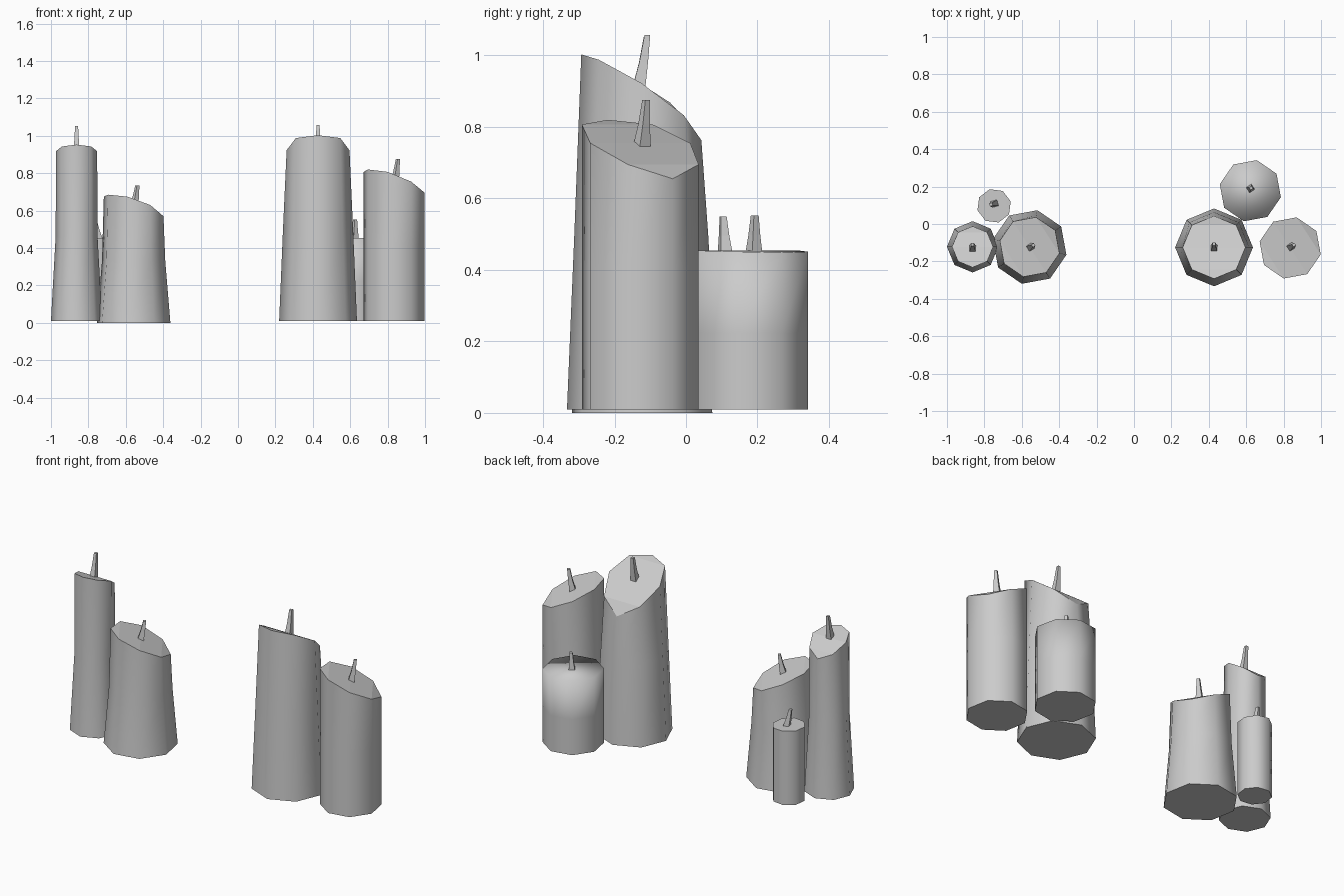
import bpy, bmesh
from math import radians, sin, cos, pi

if "Cube" in bpy.data.objects:
    bpy.data.objects.remove(bpy.data.objects["Cube"])

SIDES = 8


def finish(bm, name, loc, angle):
    bmesh.ops.recalc_face_normals(bm, faces=bm.faces)
    me = bpy.data.meshes.new(name)
    bm.to_mesh(me)
    bm.free()
    ob = bpy.data.objects.new(name, me)
    ob.location = loc
    ob.rotation_euler.z = radians(angle)
    bpy.context.collection.objects.link(ob)
    return ob


def bridge(bm, a, b, smooth):
    n = len(a)
    for i in range(n):
        f = bm.faces.new((a[i], a[(i + 1) % n], b[(i + 1) % n], b[i]))
        f.smooth = smooth


def candle(name, loc, angle, radii, height, drops, soft_top=False):
    """Octagonal candle; local +x is the low, melted side of the top.
    drops: height loss at the high corner, then pair by pair to the low one."""
    bm = bmesh.new()
    mid = height * 0.48
    tops = [height - drops[4 - min(i, SIDES - i)] for i in range(SIDES)]
    rings = []
    for r, zs in zip(radii, ([0] * SIDES, [mid] * SIDES, tops)):
        rings.append([bm.verts.new((r * cos(2 * pi * i / SIDES),
                                    r * sin(2 * pi * i / SIDES), zs[i]))
                      for i in range(SIDES)])
    bridge(bm, rings[0], rings[1], True)
    bridge(bm, rings[1], rings[2], True)
    bm.faces.new(rings[0][::-1])
    # curved top built as strips across the slope
    t = rings[2]
    for strip in ((0, 1, 7), (1, 2, 6, 7), (2, 3, 5, 6), (3, 4, 5)):
        bm.faces.new([t[i] for i in strip]).smooth = soft_top
    return finish(bm, name, loc, angle)


def wick(name, loc, angle, tip, lean=1.0):
    """Tapered, slightly bent square wick leaning towards local +x."""
    bm = bmesh.new()
    rings = []
    for off, half, z in ((-0.012, 0.018, -0.015), (0.002, 0.012, tip * 0.45),
                         (0.012, 0.008, tip)):
        rings.append([bm.verts.new((off * lean + sx * half, sy * half, z))
                      for sx, sy in ((-1, -1), (1, -1), (1, 1), (-1, 1))])
    bridge(bm, rings[0], rings[1], False)
    bridge(bm, rings[1], rings[2], False)
    bm.faces.new(rings[0][::-1])
    bm.faces.new(rings[2])
    return finish(bm, name, loc, angle)


FLAT = (0, 0, 0, 0.003, 0.006)
# name, x, y, base z, slope angle, (base, mid, top radius), height, drops, soft
CANDLES = [
    ("left_tall", -0.863, -0.122, 0.01, 90, (0.137, 0.112, 0.110), 0.943,
     (0, 0.01, 0.035, 0.085, 0.12), False),
    ("left_wide", -0.558, -0.123, 0.0, 33, (0.201, 0.173, 0.163), 0.685,
     (0, 0.01, 0.055, 0.115, 0.15), False),
    ("left_small", -0.748, 0.097, 0.01, 15, (0.092, 0.092, 0.092), 0.442,
     FLAT, False),
    ("right_tall", 0.428, -0.125, 0.01, 90, (0.208, 0.188, 0.168), 0.993,
     (0, 0.015, 0.08, 0.17, 0.24), False),
    ("right_medium", 0.835, -0.128, 0.01, 33, (0.167, 0.167, 0.167), 0.81,
     (0, 0.013, 0.065, 0.125, 0.165), False),
    ("right_short", 0.622, 0.178, 0.01, 33, (0.167, 0.167, 0.167), 0.444,
     FLAT, True),
]
# tip height, lean and position offset of each wick
WICKS = {
    "left_tall": (0.135, 1, 0, 0), "left_wide": (0.105, 1, 0.01, 0.003),
    "left_small": (0.098, -1, -0.005, 0.01), "right_tall": (0.135, 1, 0, 0.005),
    "right_medium": (0.12, 1, 0.01, 0.01), "right_short": (0.098, 0.2, 0.002, 0.013),
}

for name, x, y, z, ang, radii, h, drops, soft in CANDLES:
    candle(name + "_candle", (x, y, z), ang, radii, h, drops, soft)
    tip, lean, dx, dy = WICKS[name]
    wick(name + "_wick", (x + dx, y + dy, z + h - drops[2]), ang, tip, lean)
